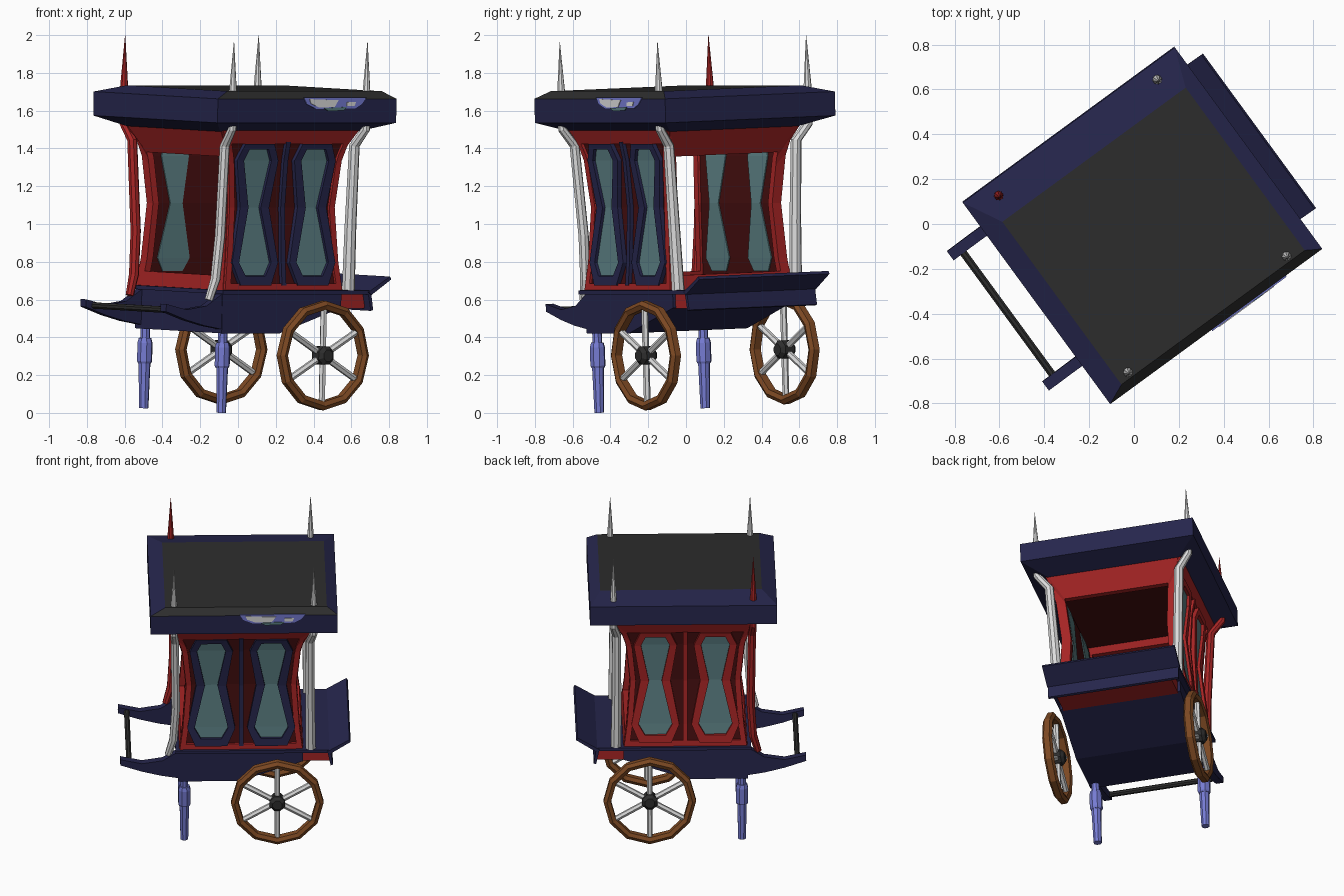
import bpy, bmesh, math
from mathutils import Matrix, Vector

if "Cube" in bpy.data.objects:
    bpy.data.objects.remove(bpy.data.objects["Cube"])

# whole cart is turned about z and leans slightly to one side
PLACE = (Matrix.Rotation(math.radians(36.2), 4, 'Z') @ Matrix.Translation((0, 0.03, 0))
         @ Matrix.Rotation(math.radians(2), 4, 'X'))


def colour(name, r, g, b):
    m = bpy.data.materials.new(name)
    m.diffuse_color = (r, g, b, 1)
    m.use_nodes = True
    m.node_tree.nodes["Principled BSDF"].inputs["Base Color"].default_value = m.diffuse_color
    return m


NAVY = colour("navy", .019, .019, .072)
RED = colour("red", .38, .018, .018)
MAROON = colour("dark_red", .06, .0045, .005)
TEAL = colour("teal_glass", .107, .215, .23)
WHITE = colour("off_white", .72, .72, .72)
BLACK = colour("charcoal", .026, .026, .026)
BROWN = colour("brown_wood", .21, .068, .017)
LILAC = colour("periwinkle", .18, .2, .65)


def build(name, verts, faces, *mats):
    bm = bmesh.new()
    vs = [bm.verts.new(v) for v in verts]
    for f in faces:
        bm.faces.new([vs[i] for i in f])
    bmesh.ops.recalc_face_normals(bm, faces=bm.faces)
    me = bpy.data.meshes.new(name)
    bm.to_mesh(me)
    bm.free()
    for m in mats:
        me.materials.append(m)
    ob = bpy.data.objects.new(name, me)
    ob.matrix_world = PLACE
    bpy.context.collection.objects.link(ob)
    return ob


def prism(name, mat, profile, w0, w1):
    """Profile of (u, h) points extruded across the cart."""
    n = len(profile)
    verts = [(u, w, h) for w in (w0, w1) for u, h in profile]
    faces = [list(range(n)), list(range(n, 2 * n))]
    faces += [(i, (i + 1) % n, n + (i + 1) % n, n + i) for i in range(n)]
    return build(name, verts, faces, mat)


def box(name, mat, u0, u1, w0, w1, h0, h1):
    return prism(name, mat, [(u0, h0), (u1, h0), (u1, h1), (u0, h1)], w0, w1)


def tube(name, mat, pts, radii, n=8):
    """Rings swept along a path, closed at both ends."""
    pts = [Vector(p) for p in pts]
    verts, faces = [], []
    for i, p in enumerate(pts):
        d = (pts[min(i + 1, len(pts) - 1)] - pts[max(i - 1, 0)]).normalized()
        a = d.cross(Vector((1, 0, 0)) if abs(d.x) < .8 else Vector((0, 1, 0))).normalized()
        b = d.cross(a)
        for k in range(n):
            t = 2 * math.pi * (k + .5) / n
            verts.append(p + radii[i] * (a * math.cos(t) + b * math.sin(t)))
    for i in range(len(pts) - 1):
        for k in range(n):
            j = (k + 1) % n
            faces.append((i * n + k, i * n + j, (i + 1) * n + j, (i + 1) * n + k))
    faces += [list(range(n)), list(range(len(verts) - n, len(verts)))]
    return build(name, verts, faces, mat)


# waisted cabin outline: height, half length, half width
CABIN = [(.66, .385, .385), (.81, .365, .37), (1.10, .345, .355),
         (1.35, .37, .375), (1.43, .395, .39), (1.51, .445, .42)]
MID = .012


def cabin_at(h, k):
    for a, b in zip(CABIN, CABIN[1:]):
        if h <= b[0] or b is CABIN[-1]:
            t = (h - a[0]) / (b[0] - a[0])
            return a[k] + t * (b[k] - a[k])


def panel(name, mat, end, s, c, outer, inner, off0, off1):
    """Plate (or ring, if inner is given) that follows the curved cabin wall."""
    def loop(levels):
        return [(c + a, h) for h, a in levels] + [(c - a, h) for h, a in reversed(levels)]
    n = 2 * len(outer)
    pts = loop(outer) + (loop(inner) if inner else [])
    m = len(pts)
    verts = []
    for off in (off0, off1):
        for t, h in pts:
            if end:
                verts.append((MID + s * (cabin_at(h, 1) + off), t, h))
            else:
                verts.append((MID + t, s * (cabin_at(h, 2) + off), h))
    if inner:
        flat = [(i, (i + 1) % n, n + (i + 1) % n, n + i) for i in range(n)]
    else:
        flat = [(i, i + 1, n - 2 - i, n - 1 - i) for i in range(n // 2 - 1)]
    faces = flat + [[i + m for i in f] for f in flat]
    for base in range(0, m, n):
        for i in range(n):
            p, q = base + i, base + (i + 1) % n
            faces.append((p, q, q + m, p + m))
    return build(name, verts, faces, mat)


# cabin side walls with waisted windows
WALL = [(h, u) for h, u, w in CABIN]
WALL_IN = [(h, cabin_at(h, 1) - .035) for h in (.70, .81, 1.10, 1.33, 1.38, 1.44)]
FRAME = [(.69, .10), (.81, .15), (1.10, .095), (1.35, .135), (1.44, .095)]
GLASS = [(.74, .065), (.81, .105), (1.10, .04), (1.35, .09), (1.41, .062)]
for s, side, trim in ((-1, "right", NAVY), (1, "left", RED)):
    panel(side + "_wall", MAROON, False, s, 0, WALL, None, -.03, 0)
    panel(side + "_wall_frame", RED, False, s, 0, WALL, WALL_IN, -.002, .016)
    panel(side + "_wall_pillar", trim, False, s, 0,
          [(h, .014) for h in (.69, .81, 1.10, 1.35, 1.45)], None, 0, .022)
    for k in (-1, 1):
        panel(side + "_window_frame", trim, False, s, .188 * k, FRAME, GLASS, 0, .026)
        panel(side + "_window_glass", TEAL, False, s, .188 * k, GLASS, None, -.036, .008)

# open cabin ends, framed
END = [(h, w) for h, u, w in CABIN]
END_IN = [(h, cabin_at(h, 2) - .045) for h in (.74, .81, 1.10, 1.30, 1.34, 1.37)]
for s, side in ((-1, "front"), (1, "back")):
    panel(side + "_end_frame", RED, True, s, 0, END, END_IN, -.035, .004)
box("cabin_ceiling", MAROON, -.36, .385, -.37, .37, 1.44, 1.47)

# floor, chassis and fold-out tailgate
box("floor_board", NAVY, -.40, .57, -.42, .42, .643, .664)
prism("chassis", NAVY, [(-.38, .65), (-.38, .435), (0, .435), (.40, .57), (.40, .65)], -.388, .388)
box("rear_crossbeam", RED, .38, .565, -.37, .37, .565, .648)
prism("rear_flap", NAVY, [(.552, .65), (.572, .65), (.587, .56), (.572, .555)], -.42, .42)
prism("tailgate", NAVY, [(.55, .655), (.688, .737), (.697, .722), (.57, .64)], -.427, .427)

# pull handles and crossbar
ARM = [(-.37, .65), (-.48, .58), (-.61, .56), (-.745, .59),
       (-.745, .55), (-.61, .505), (-.49, .475), (-.37, .455)]
for s in (-1, 1):
    prism("handle_arm", NAVY, ARM, s * .335, s * .385)
tube("handle_crossbar", BLACK, [(-.69, -.35, .557), (-.69, .35, .557)], [.018, .018])

# front legs with sleeves
for s in (-1, 1):
    hs = (.013, .25, .25, .262, .36, .385, .385, .45)
    rs = (.026, .032, .035, .041, .041, .034, .026, .026)
    tube("front_leg", LILAC, [(-.343, s * .348, h) for h in hs], rs)

# wheels
HUB_U, HUB_H, R = .237, .32, .29
for s in (-1, 1):
    w0 = s * .455
    section = ((R, -.018), (R, .018), (R - .022, .032), (R - .046, .022), (R - .046, -.022), (R - .022, -.032))
    verts, faces, ns = [], [], len(section)
    for i in range(12):
        t = 2 * math.pi * i / 12
        for r, d in section:
            verts.append((HUB_U + r * math.cos(t), w0 + d, HUB_H + r * math.sin(t)))
        for k in range(ns):
            j, q = (i + 1) % 12, (k + 1) % ns
            faces.append((i * ns + k, i * ns + q, j * ns + q, j * ns + k))
    build("wheel_rim", verts, faces, BROWN)
    tube("wheel_hub", BLACK, [(HUB_U, w0 + d, HUB_H) for d in (-.05, -.03, .03, .05)],
         [.032, .052, .052, .032])
    for i in range(6):
        t = math.pi / 2 + i * math.pi / 3
        tube("wheel_spoke", WHITE, [(HUB_U + r * math.cos(t), w0, HUB_H + r * math.sin(t))
                                    for r in (.03, R - .04)], [.018, .018], 6)

# corner posts and roof spires, one corner red
for s in (-1, 1):
    for e in (-1, 1):
        mat = RED if (s, e) == (1, -1) else WHITE
        if e < 0:
            path = [(-.445, .355, .61), (-.412, .365, .72), (-.397, .378, .95),
                    (-.405, .415, 1.43), (-.412, .488, 1.52), (-.412, .488, 1.58)]
            rad = [.022, .027, .028, .027, .023, .023]
        else:
            path = [(.447, .385, .65), (.443, .398, 1.0), (.443, .418, 1.43),
                    (.464, .488, 1.52), (.464, .488, 1.58)]
            rad = [.035, .032, .029, .024, .024]
        tube("corner_post", mat, [(u, s * w, h) for u, w, h in path], rad)
        u = path[-1][0]
        tube("roof_spire", mat, [(u, s * .488, 1.66), (u, s * .488, 1.72), (u, s * .488, 1.982)],
             [.022, .021, .001])

# roof: stacked rectangles, dark on top and on the right-hand bevel
RINGS = [(-.44, .46, -.42, .42, 1.505), (-.56, .612, -.557, .557, 1.556),
         (-.56, .612, -.557, .557, 1.683), (-.468, .545, -.515, .385, 1.722)]
verts = [p for a, b, c, d, h in RINGS
         for p in ((a, c, h), (b, c, h), (b, d, h), (a, d, h))]
faces = [(0, 1, 2, 3), (12, 13, 14, 15)]
faces += [(4 * r + i, 4 * r + (i + 1) % 4, 4 * r + 4 + (i + 1) % 4, 4 * r + 4 + i)
          for r in range(3) for i in range(4)]
roof = build("roof", verts, faces, NAVY, BLACK)
for f in roof.data.polygons:
    if f.normal.z > .3 and (f.normal.z > .99 or f.normal.y < -.3):
        f.material_index = 1

# painted splash on the right edge of the roof
prism("splash_base", LILAC, [(.0, 1.69), (.02, 1.655), (.08, 1.63), (.34, 1.633), (.38, 1.655), (.41, 1.69)], -.556, -.563)
prism("splash_white", WHITE, [(.035, 1.682), (.045, 1.658), (.10, 1.637), (.20, 1.64), (.225, 1.676)], -.562, -.567)
prism("splash_white_spot", WHITE, [(.28, 1.665), (.28, 1.645), (.33, 1.645), (.34, 1.667)], -.562, -.567)
prism("splash_teal", TEAL, [(.13, 1.634), (.16, 1.618), (.26, 1.622), (.28, 1.64)], -.562, -.568)
